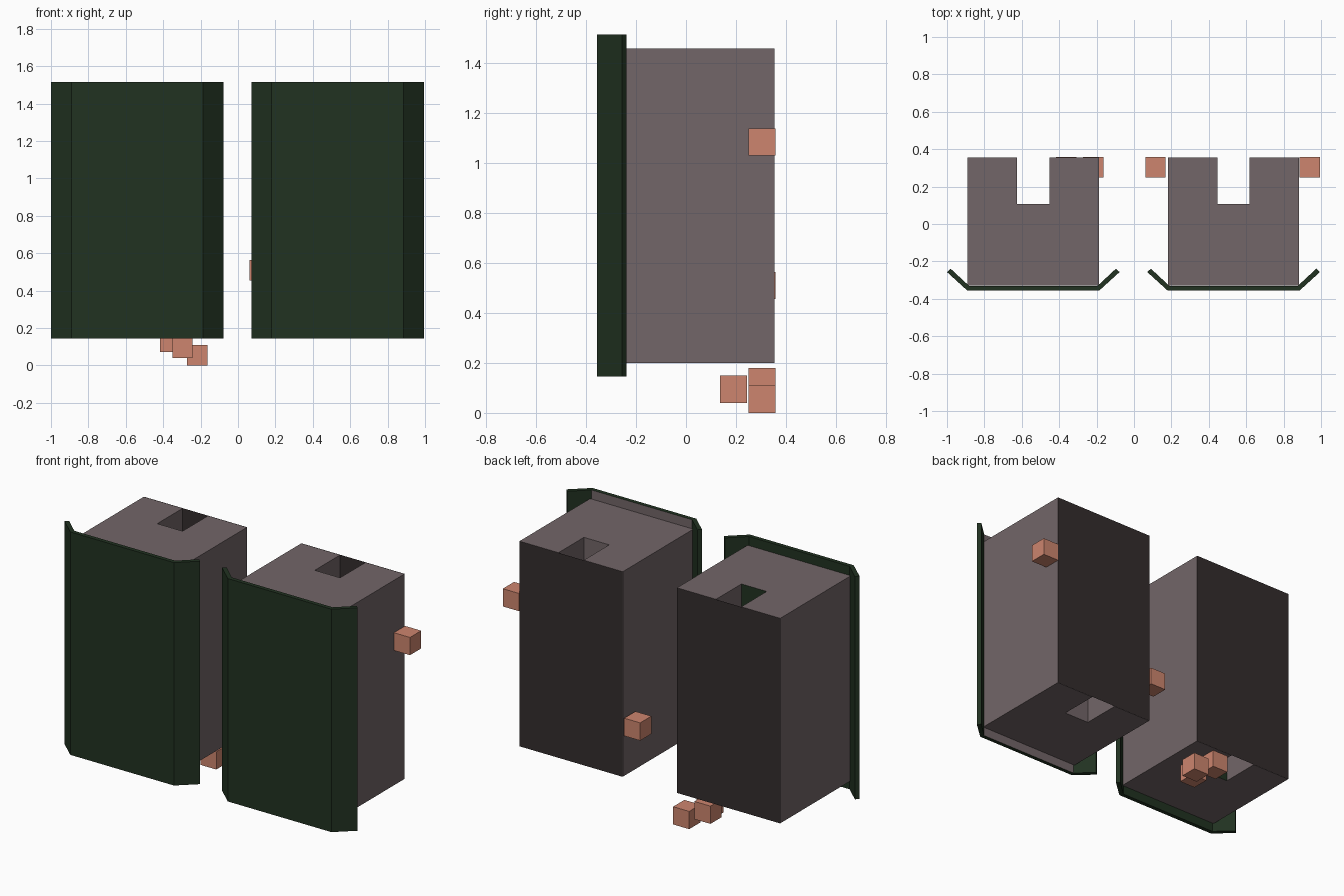
import bpy, bmesh

default = bpy.data.objects.get("Cube")
if default:
    bpy.data.objects.remove(default, do_unlink=True)


def material(name, r, g, b):
    m = bpy.data.materials.new(name)
    m.use_nodes = True
    m.diffuse_color = (r, g, b, 1)
    m.node_tree.nodes["Principled BSDF"].inputs["Base Color"].default_value = (r, g, b, 1)
    return m


GREY = material("warm_grey", 0.17, 0.133, 0.138)
DARK = material("dark_grey", 0.034, 0.026, 0.026)
GREEN = material("dark_green", 0.0152, 0.032, 0.0152)
CLAY = material("clay_orange", 0.61, 0.235, 0.156)


def finish(bm, name, mats):
    mesh = bpy.data.meshes.new(name)
    bm.to_mesh(mesh)
    bm.free()
    for m in mats:
        mesh.materials.append(m)
    obj = bpy.data.objects.new(name, mesh)
    bpy.context.collection.objects.link(obj)
    return obj


def prism(name, half, cx, z0, z1, mats, rule):
    """Extrude a plan outline, mirrored about x = cx; rule picks each face's colour."""
    outline = half + [(-x, y) for x, y in reversed(half)]
    bm = bmesh.new()
    base = bm.faces.new([bm.verts.new((cx + x, y, z0)) for x, y in outline])
    top = bmesh.ops.extrude_face_region(bm, geom=[base])["geom"]
    bmesh.ops.translate(bm, vec=(0, 0, z1 - z0),
                        verts=[v for v in top if isinstance(v, bmesh.types.BMVert)])
    bmesh.ops.recalc_face_normals(bm, faces=bm.faces)
    for f in bm.faces:
        f.material_index = int(rule(f.normal, f.calc_center_median()))
    return finish(bm, name, mats)


# Right halves of the plan outlines
BODY = [(0.351, -0.33), (0.351, 0.355), (0.086, 0.355), (0.086, 0.108)]
PANEL = [(0.3525, -0.356), (0.4615, -0.257), (0.442, -0.239), (0.343, -0.331)]

for side, cx, inner in (("right", -0.5385, GREEN), ("left", 0.5325, GREY)):
    # Body with a slot behind, whose end wall takes the inner colour
    prism(side + "_body", BODY, cx, 0.20, 1.46, [GREY, inner],
          lambda n, c: n.y > 0.9 and c.y < 0.2)
    # Front panel with angled wings
    prism(side + "_front_panel", PANEL, cx, 0.145, 1.515, [GREEN, inner],
          lambda n, c: n.y > 0.9)
    # Thin dark sheet closing the back
    bm = bmesh.new()
    bm.faces.new([bm.verts.new((cx + x, 0.3565, z))
                  for x, z in ((0.351, 0.2), (-0.351, 0.2), (-0.351, 1.46), (0.351, 1.46))])
    finish(bm, side + "_back_sheet", [DARK])

# Small blocks: two on the sides, three underneath
BLOCKS = {
    "outer_side_block": (0.94, 0.304, 1.085),
    "inner_side_block": (0.115, 0.304, 0.51),
    "lower_block": (-0.218, 0.304, 0.055),
    "middle_block": (-0.297, 0.19, 0.095),
    "upper_block": (-0.363, 0.304, 0.126),
}
for name, spot in BLOCKS.items():
    bm = bmesh.new()
    bmesh.ops.create_cube(bm, size=0.109)
    bmesh.ops.translate(bm, vec=spot, verts=bm.verts)
    finish(bm, name, [CLAY])
